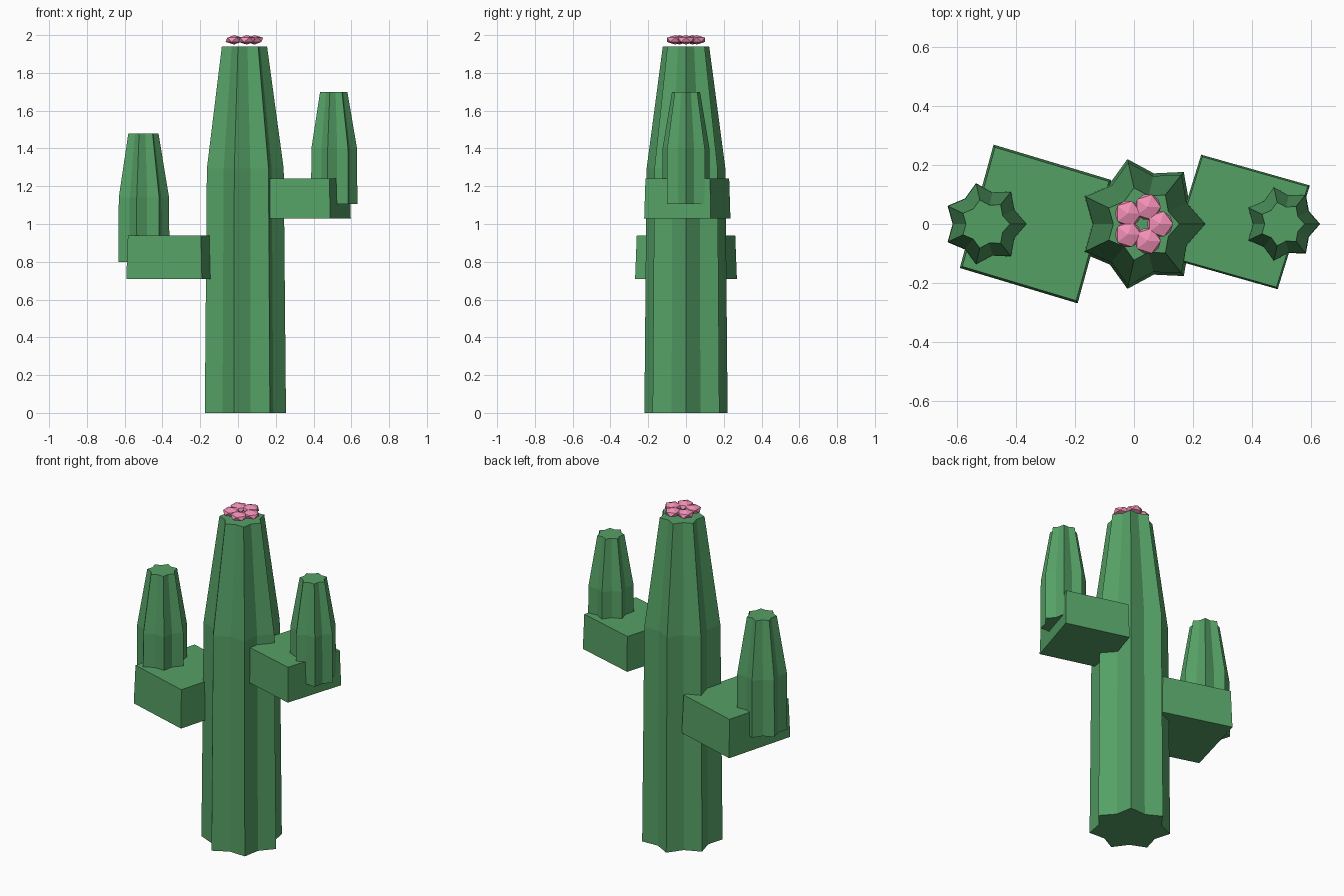
import bpy, bmesh
from math import pi, cos, sin, radians
from mathutils import Matrix

if "Cube" in bpy.data.objects:
    bpy.data.objects.remove(bpy.data.objects["Cube"])


def material(name, color):
    m = bpy.data.materials.new(name)
    m.diffuse_color = (*color, 1)
    m.use_nodes = True
    m.node_tree.nodes["Principled BSDF"].inputs["Base Color"].default_value = m.diffuse_color
    return m


GREEN = material("cactus_green", (0.09, 0.35, 0.13))
PINK = material("flower_pink", (0.9, 0.28, 0.47))


def add_object(name, bm, center, mat):
    bmesh.ops.recalc_face_normals(bm, faces=bm.faces)
    me = bpy.data.meshes.new(name)
    bm.to_mesh(me)
    bm.free()
    me.materials.append(mat)
    ob = bpy.data.objects.new(name, me)
    ob.location = center
    bpy.context.collection.objects.link(ob)


def loft(name, center, sides, rings, valley=None, turn=0.0, stretch=(1, 1)):
    """Stack (z, radius) rings; with a valley ratio the section is a star."""
    n = sides * 2 if valley else sides
    bm = bmesh.new()
    loops = []
    for z, r in rings:
        loop = []
        for i in range(n):
            rad = r * valley if valley and i % 2 else r
            a = turn + 2 * pi * i / n
            loop.append(bm.verts.new((rad * cos(a) * stretch[0],
                                      rad * sin(a) * stretch[1], z)))
        loops.append(loop)
    for a, b in zip(loops, loops[1:]):
        for i in range(n):
            j = (i + 1) % n
            bm.faces.new((a[i], a[j], b[j], b[i]))
    bm.faces.new(loops[0][::-1])
    bm.faces.new(loops[-1])
    add_object(name, bm, center, GREEN)


# Ribbed trunk
CX = 0.028
loft("trunk", (CX, 0, 0), 7,
     [(0, 0.226), (0.647, 0.22), (1.293, 0.214), (1.94, 0.126)], 0.78)

# Arms: square block reaching out, ribbed column going up
loft("left_arm_block", (-0.334, 0, 0), 4,
     [(0.71, 0.305), (0.94, 0.295)], turn=radians(29), stretch=(0.965, 1.01))
loft("left_arm_column", (-0.505, 0, 0), 7,
     [(0.80, 0.142), (1.14, 0.140), (1.48, 0.084)], 0.78)
loft("right_arm_block", (0.358, 0.007, 0), 4,
     [(1.03, 0.272), (1.24, 0.264)], turn=radians(28.5), stretch=(1, 0.955))
loft("right_arm_column", (0.503, 0, 0), 7,
     [(1.105, 0.129), (1.40, 0.127), (1.70, 0.076)], 0.78)

# Flower: ring of five flattened faceted petals
for i in range(5):
    a = 2 * pi * i / 5
    bm = bmesh.new()
    bmesh.ops.create_icosphere(bm, subdivisions=1, radius=0.05,
                               matrix=Matrix.Diagonal((1, 1, 0.5, 1)))
    add_object(f"petal_{i + 1}", bm,
               (CX + 0.06 * cos(a), 0.06 * sin(a), 1.975), PINK)
